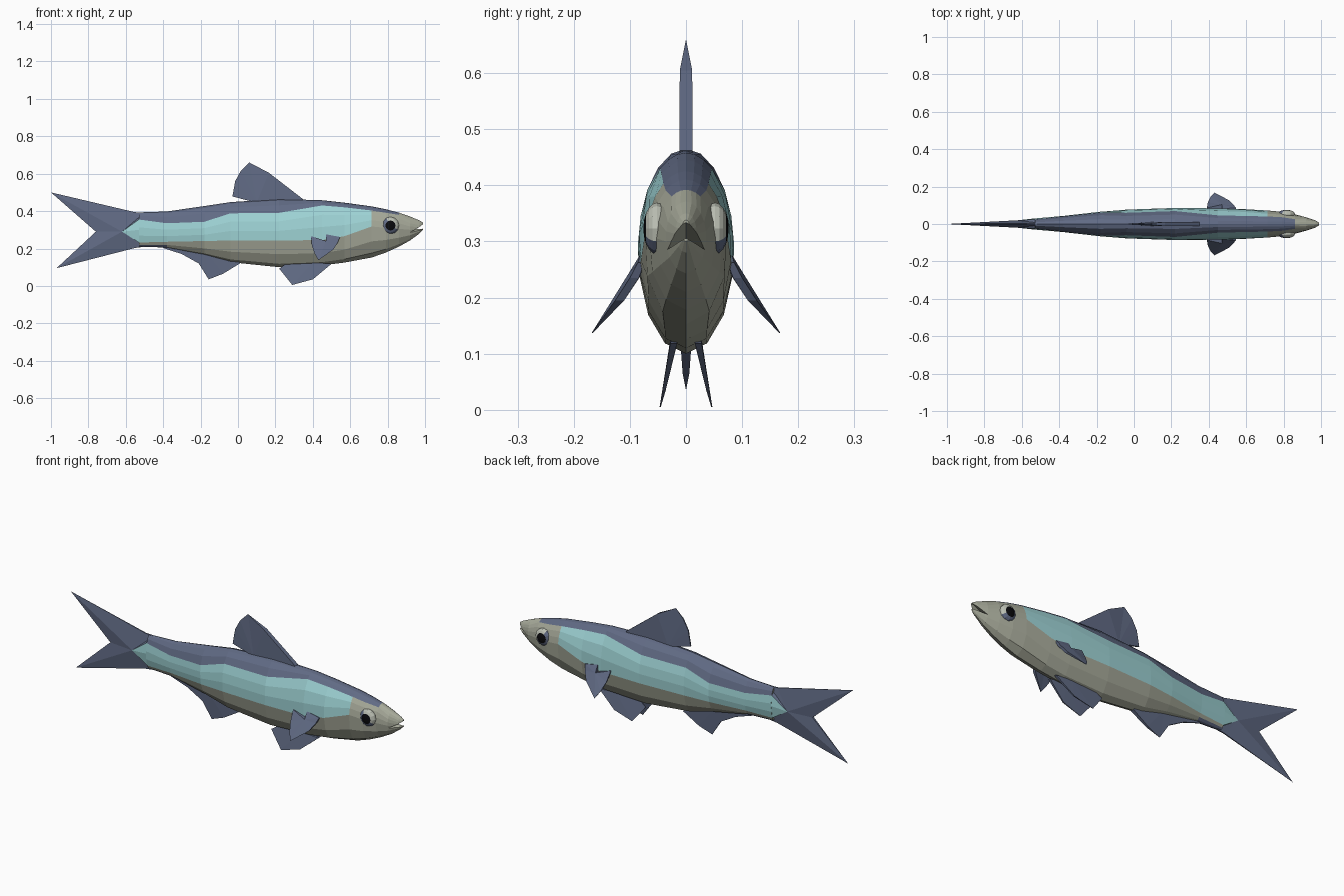
import bpy, bmesh, math
from mathutils import Matrix, Vector

if "Cube" in bpy.data.objects:
    bpy.data.objects.remove(bpy.data.objects["Cube"])


def material(name, rgb):
    m = bpy.data.materials.new(name)
    lin = [((c / 255 + 0.055) / 1.055) ** 2.4 for c in rgb]
    m.diffuse_color = (*lin, 1)
    m.use_nodes = True
    m.node_tree.nodes["Principled BSDF"].inputs["Base Color"].default_value = m.diffuse_color
    return m


BELLY = material("belly_grey", (167, 170, 154))
SLATE = material("slate_blue", (97, 107, 133))
TEAL = material("pale_teal", (159, 212, 214))
BLACK = material("pupil_black", (10, 10, 13))
PALE = material("eye_pale", (188, 192, 180))


def make_object(name, bm, mats):
    bmesh.ops.recalc_face_normals(bm, faces=bm.faces)
    me = bpy.data.meshes.new(name)
    bm.to_mesh(me)
    bm.free()
    ob = bpy.data.objects.new(name, me)
    bpy.context.collection.objects.link(ob)
    for m in mats:
        me.materials.append(m)
    return ob


def fin(name, pts, mat, side=1):
    """Tapered blade: points are (x, y, z, half thickness), fanned from the first."""
    bm = bmesh.new()
    a = [bm.verts.new((x, side * (y + t), z)) for x, y, z, t in pts]
    b = [bm.verts.new((x, side * (y - t), z)) for x, y, z, t in pts]
    n = len(pts)
    for i in range(1, n - 1):
        bm.faces.new((a[0], a[i], a[i + 1]))
        bm.faces.new((b[0], b[i + 1], b[i]))
    for i in range(n):
        j = (i + 1) % n
        bm.faces.new((a[i], b[i], b[j], a[j]))
    bmesh.ops.remove_doubles(bm, verts=bm.verts, dist=0.0004)
    return make_object(name, bm, [mat])


# Body stations: x, top, bottom, half width, back colour edge, belly colour edge
STATIONS = [
    (-0.53, .393, .210, .030, .355, .232),
    (-0.38, .398, .205, .043, .335, .236),
    (-0.18, .427, .165, .066, .343, .240),
    (-0.04, .448, .127, .077, .388, .243),
    (0.22, .465, .100, .086, .391, .243),
    (0.45, .458, .110, .085, .430, .245),
    (0.57, .445, .125, .081, .420, .266),
    (0.715, .425, .152, .074, .403, .318),
    (0.79, .410, .178, .066, .391, .310),
    (0.86, .392, .210, .052, .380, .305),
    (0.92, .371, .243, .036, .350, .300),
    (0.97, .350, .280, .019, .335, .302),
    (0.99, .338, .300, .008, .330, .308),
]
STEPS = 3  # facets in each colour band


def ring(x, top, bot, w, zu, zl):
    c, h = (top + bot) / 2, (top - bot) / 2
    marks = [0, math.acos((zu - c) / h), math.acos((zl - c) / h), math.pi]
    angles = [marks[k] + (marks[k + 1] - marks[k]) * i / STEPS
              for k in range(3) for i in range(STEPS)] + [math.pi]
    right = [(x, -w * math.sin(t), c + h * math.cos(t)) for t in angles]
    left = [(px, -py, pz) for px, py, pz in right[-2:0:-1]]
    return right + left


bm = bmesh.new()
rings = [[bm.verts.new(p) for p in ring(*s)] for s in STATIONS]
count = len(rings[0])
for i in range(len(rings) - 1):
    for j in range(count):
        k = (j + 1) % count
        f = bm.faces.new((rings[i][j], rings[i][k], rings[i + 1][k], rings[i + 1][j]))
        facet = min(j, count - 1 - j)
        band = facet // STEPS
        if band == 0 and i < 9:
            f.material_index = 1
        elif band == 1 and i < 7:
            f.material_index = 2
        elif i == 0 and facet >= 3 * STEPS - 2:
            f.material_index = 1
bm.faces.new(rings[0])
bm.faces.new(rings[-1])
body = make_object("body", bm, [BELLY, SLATE, TEAL])

# Mouth: wedge cut, drooping towards the sides
bm = bmesh.new()
sections = []
for y in (-0.08, 0, 0.08):
    d = -0.5 * abs(y)
    sections.append([bm.verts.new((x, y, z + d)) for x, z in
                     ((0.92, 0.302), (1.03, 0.352), (1.03, 0.308))])
for s, t in zip(sections, sections[1:]):
    for i in range(3):
        bm.faces.new((s[i], s[(i + 1) % 3], t[(i + 1) % 3], t[i]))
bm.faces.new(sections[0])
bm.faces.new(sections[2])
cutter = make_object("mouth_cutter", bm, [BELLY])
cutter.hide_render = True
mod = body.modifiers.new("mouth", 'BOOLEAN')
mod.operation, mod.solver, mod.object = 'DIFFERENCE', 'EXACT', cutter
bpy.context.view_layer.objects.active = body
bpy.ops.object.modifier_apply(modifier=mod.name)
bpy.data.objects.remove(cutter)

# Tail: coloured root wedge and two forked lobes
CENTRE = (-0.62, 0, .290, .020)
NOTCH = (-0.76, 0, .290, .005)
UPPER = (-0.53, 0, .355, .0245)
LOWER = (-0.53, 0, .232, .0195)
fin("tail_root", [CENTRE, UPPER, (-0.53, 0, .30, .030), LOWER], TEAL)
fin("tail_upper_lobe", [CENTRE, NOTCH, (-1, 0, .50, 0), (-0.55, 0, .394, .003),
                        (-0.50, 0, .392, .004), UPPER], SLATE)
fin("tail_lower_lobe", [CENTRE, NOTCH, (-0.97, 0, .095, 0), (-0.55, 0, .203, .003),
                        (-0.48, 0, .212, .004), LOWER], SLATE)

# Single fins on the centre line
fin("dorsal_fin", [(0.10, 0, .445, .010), (-0.03, 0, .478, .003), (-0.015, 0, .56, .003),
                   (0.015, 0, .615, .003), (0.06, 0, .66, 0), (0.165, 0, .605, .011),
                   (0.35, 0, .462, .012), (0.33, 0, .44, .012)], SLATE)
fin("anal_fin", [(-0.18, 0, .19, .010), (-0.40, 0, .212, .004), (-0.40, 0, .203, .003),
                 (-0.30, 0, .170, .004), (-0.21, 0, .120, .004), (-0.157, 0, .035, 0),
                 (-0.08, 0, .065, .006), (0.01, 0, .120, .010), (0, 0, .14, .010)], SLATE)

# Paired fins and eyes
for label, side in (("right", -1), ("left", 1)):
    fin(label + "_pelvic_fin", [(0.40, .021, .125, .007), (0.26, .022, .120, .004),
                                (0.22, .028, .093, .002), (0.29, .046, .005, .001),
                                (0.40, .039, .035, .003), (0.50, .022, .118, .006)],
        SLATE, side)
    fin(label + "_pectoral_fin", [(0.47, .092, .240, .012), (0.39, .082, .266, .004),
                                  (0.395, .112, .215, .004), (0.41, .142, .172, .004),
                                  (0.43, .167, .137, .001), (0.51, .118, .195, .008),
                                  (0.535, .092, .235, .008), (0.545, .080, .262, .006),
                                  (0.47, .076, .276, .006)], SLATE, side)
    bm = bmesh.new()
    bmesh.ops.create_uvsphere(bm, u_segments=12, v_segments=10, radius=1)
    bm.transform(Matrix.Translation((0.815, side * .052, .323))
                 @ Matrix.Diagonal((.046, .024, .046, 1))
                 @ Matrix.Rotation(math.pi / 2, 4, 'X'))
    # Black pupil, pale upper front of the iris, slate elsewhere
    for f in bm.faces:
        c = f.calc_center_median() - Vector((0.815, 0, .323))
        if math.hypot(c.x, c.z) < .0235:
            f.material_index = 1
        elif c.x + c.z > .012:
            f.material_index = 2
    make_object(label + "_eye", bm, [SLATE, BLACK, PALE])
